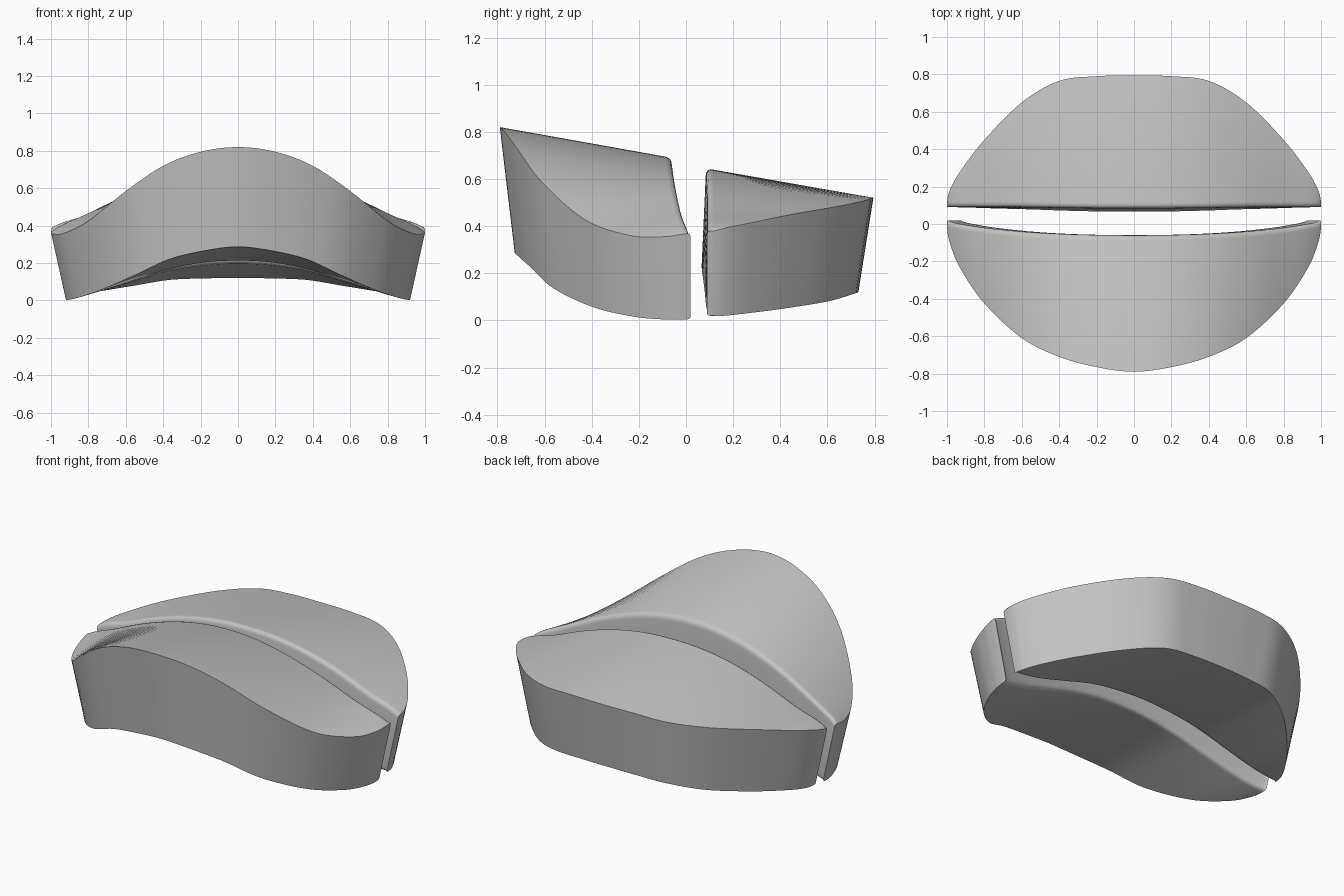
import bpy
import bmesh
import math
from mathutils import Vector

cube = bpy.data.objects.get("Cube")
if cube:
    bpy.data.objects.remove(cube, do_unlink=True)

grey = bpy.data.materials.new("plain_grey")
grey.use_nodes = True
grey.diffuse_color = (0.55, 0.55, 0.55, 1)
grey.node_tree.nodes["Principled BSDF"].inputs["Base Color"].default_value = grey.diffuse_color

# Stations from the middle to the tip, shared by both halves
STATIONS = [0, .2, .4, .6, .8, .93, .985, 1]
TAPER = 0.92
FILLET = 0.03


def mirrored(points):
    """Continue a half path across the middle plane."""
    return [Vector((-p.x, p.y, p.z)) for p in reversed(points[1:])] + points


def smooth_path(points, steps=6):
    """Smooth curve through all the points."""
    padded = [points[0]] + points + [points[-1]]
    path = []
    for a, b, c, d in zip(padded, padded[1:], padded[2:], padded[3:]):
        for i in range(steps):
            t = i / steps
            path.append(b + (c - a) * t / 2
                        + (a - b * 2.5 + c * 2 - d / 2) * t * t
                        + (b * 3 - a - c * 3 + d) * t ** 3 / 2)
    return path + [points[-1]]


def edge_path(ys, zs, x_scale=1):
    return smooth_path(mirrored([Vector((x * x_scale, y, z)) for x, y, z in zip(STATIONS, ys, zs)]))


def rounded(before, corner, after, steps=4):
    """Points of a rounded corner, shrinking where the section is thin."""
    size = min(FILLET, (before - corner).length * 0.45)
    start = corner + (before - corner).normalized() * size
    end = corner + (after - corner).normalized() * size
    return [start * (1 - t) ** 2 + corner * 2 * t * (1 - t) + end * t * t
            for t in (i / steps for i in range(steps + 1))]


def build_half(name, outer_y, inner_y, top_outer, top_inner, low_outer, low_inner, tuck):
    """Loft a closed section along the four long edges of one half."""
    low_inner_y = [y - tuck * (1 - x * x) for x, y in zip(STATIONS, inner_y)]
    edges = zip(edge_path(outer_y, top_outer),
                edge_path(inner_y, top_inner),
                edge_path(low_inner_y, low_inner, TAPER),
                edge_path([y * TAPER for y in outer_y], low_outer, TAPER))
    bm = bmesh.new()
    rings = []
    for outer_top, inner_top, inner_low, outer_low in edges:
        section = [outer_top]
        section += rounded(outer_top, inner_top, inner_low)
        section += rounded(outer_low, inner_low, inner_top)[::-1]
        section.append(outer_low)
        rings.append([bm.verts.new(p) for p in section])
    for ring, following in zip(rings, rings[1:]):
        for i in range(len(ring)):
            j = (i + 1) % len(ring)
            bm.faces.new((ring[i], ring[j], following[j], following[i]))
    bm.faces.new(rings[0])
    bm.faces.new(rings[-1])
    bmesh.ops.recalc_face_normals(bm, faces=bm.faces)
    mesh = bpy.data.meshes.new(name)
    bm.to_mesh(mesh)
    bm.free()
    mesh.materials.append(grey)
    half = bpy.data.objects.new(name, mesh)
    bpy.context.collection.objects.link(half)
    bpy.ops.object.select_all(action='DESELECT')
    half.select_set(True)
    bpy.context.view_layer.objects.active = half
    bpy.ops.object.shade_smooth_by_angle(angle=math.radians(40))


# Tall front half
build_half("front_half",
           outer_y=[-.79, -.765, -.71, -.61, -.425, -.235, -.1, -.02],
           inner_y=[-.06, -.058, -.052, -.04, -.02, 0, .012, .02],
           top_outer=[.82, .795, .72, .585, .425, .36, .355, .365],
           top_inner=[.69, .675, .63, .56, .47, .415, .385, .37],
           low_outer=[.287, .265, .22, .135, .055, .015, .004, .003],
           low_inner=[.21, .2, .165, .11, .05, .015, .006, .005],
           tuck=0)

# Lower back half
build_half("back_half",
           outer_y=[.795, .79, .765, .65, .45, .28, .18, .12],
           inner_y=[.085, .085, .087, .09, .09, .09, .09, .09],
           top_outer=[.52, .52, .51, .485, .45, .415, .395, .38],
           top_inner=[.645, .635, .6, .54, .46, .42, .395, .38],
           low_outer=[.12, .118, .11, .08, .05, .03, .02, .02],
           low_inner=[.2, .19, .16, .105, .05, .025, .02, .02],
           tuck=.02)
